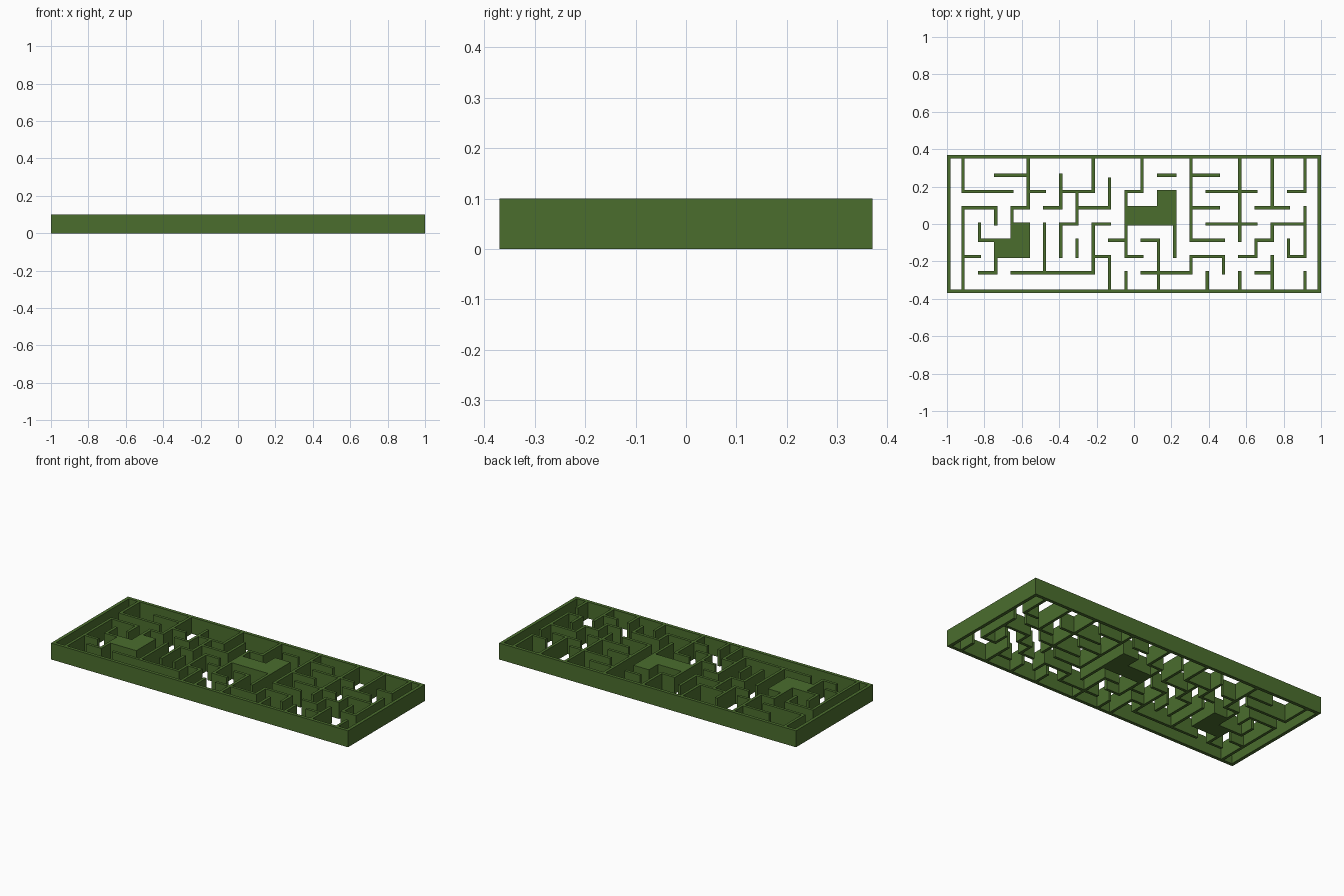
import bpy, bmesh

if "Cube" in bpy.data.objects:
    bpy.data.objects.remove(bpy.data.objects["Cube"])

P = 0.087      # maze grid pitch
T = 0.0085     # half wall thickness
H = 0.10       # wall height
HX, HY, RIM = 1.0, 0.37, 0.02

mat = bpy.data.materials.new("hedge green")
mat.diffuse_color = (0.07, 0.155, 0.027, 1)
mat.use_nodes = True
mat.node_tree.nodes["Principled BSDF"].inputs["Base Color"].default_value = mat.diffuse_color

# Upright runs: column -> (low row, high row) ; rows -4..4
VERT = {
    1: [(2, 4), (-4, 1)], 2: [(-1, 0)], 3: [(0, 1), (-3, -1)], 4: [(0, 1)],
    5: [(1, 4)], 6: [(-3, 0)], 7: [(1, 3), (-2, 0)], 8: [(0, 2), (-2, -1)],
    9: [(2, 4), (-3, 0)], 10: [(1, 2.77), (-4, -2)], 11: [(-2, 2), (-4, -3)],
    12: [(2, 4)], 13: [(-4, -1)], 14: [(-2, 0)], 15: [(-1, 4), (-3, -2)],
    16: [(-4, -3)], 17: [(-3, -2)], 18: [(-1, 4), (-4, -3)], 19: [(-2, -1)],
    20: [(1, 4), (-1, 0), (-4, -2)], 21: [(-2, -1)],
    22: [(2, 4), (-2, 1), (-4, -3)],
}
# Sideways runs: row -> (left column, right column)
HORIZ = {
    3: [(3, 5), (13, 14), (15, 16.7)],
    2: [(1, 4), (5, 6), (7, 9), (11, 12), (16, 19), (21, 22)],
    1: [(1, 3), (4, 5), (6, 7), (8, 10), (15, 16.7), (19, 21)],
    0: [(7, 8), (9, 10), (16, 19), (20, 22)],
    -1: [(2, 3), (10, 11), (12, 13), (15, 17), (19, 20)],
    -2: [(1, 2), (9, 10), (11, 12), (15, 17), (18, 19), (21, 22)],
    -3: [(2, 3), (4, 9), (12, 15), (19, 20)],
}
# Solid L-shaped blocks
BLOCKS = [(3, 5, -2, -1), (4, 5, -2, 0), (11, 14, 0, 1), (13, 14, 0, 2)]


def rect(i0, i1, j0, j1):
    """Grid span to a rectangle, grown by half a wall and kept inside the frame."""
    r = ((i0 - 11.5) * P - T, (i1 - 11.5) * P + T, j0 * P - T, j1 * P + T)
    y0 = -HY + RIM / 2 if j0 == -4 else r[2]
    y1 = HY - RIM / 2 if j1 == 4 else r[3]
    return (r[0], r[1], y0, y1)


rects = [rect(i, i, a, b) for i, runs in VERT.items() for a, b in runs]
rects += [rect(a, b, j, j) for j, runs in HORIZ.items() for a, b in runs]
rects += [rect(*b) for b in BLOCKS]
# Outer frame
rects += [(-HX, HX, s, s + RIM) for s in (-HY, HY - RIM)]
rects += [(s, s + RIM, -HY, HY) for s in (-HX, HX - RIM)]


def extruded_union(name, rects):
    """Merge rectangles into one clean prism with no inner faces."""
    xs = sorted({round(v, 4) for r in rects for v in r[:2]})
    ys = sorted({round(v, 4) for r in rects for v in r[2:]})
    full = set()
    for x0, x1, y0, y1 in rects:
        for a in range(xs.index(round(x0, 4)), xs.index(round(x1, 4))):
            for b in range(ys.index(round(y0, 4)), ys.index(round(y1, 4))):
                full.add((a, b))
    bm = bmesh.new()
    verts = {}

    def v(a, b, z):
        if (a, b, z) not in verts:
            verts[a, b, z] = bm.verts.new((xs[a], ys[b], z))
        return verts[a, b, z]

    for a, b in sorted(full):
        c = [(a, b), (a + 1, b), (a + 1, b + 1), (a, b + 1)]
        bm.faces.new([v(*p, H) for p in c])
        bm.faces.new([v(*p, 0) for p in reversed(c)])
        for k, (da, db) in enumerate([(0, -1), (1, 0), (0, 1), (-1, 0)]):
            if (a + da, b + db) not in full:
                p, q = c[k], c[(k + 1) % 4]
                bm.faces.new([v(*p, 0), v(*q, 0), v(*q, H), v(*p, H)])
    bmesh.ops.dissolve_limit(bm, angle_limit=0.01, verts=bm.verts[:], edges=bm.edges[:])
    bmesh.ops.triangulate(bm, faces=[f for f in bm.faces if len(f.verts) > 4])
    me = bpy.data.meshes.new(name)
    bm.to_mesh(me)
    bm.free()
    me.materials.append(mat)
    ob = bpy.data.objects.new(name, me)
    bpy.context.collection.objects.link(ob)
    return ob


extruded_union("hedge_maze", rects)
